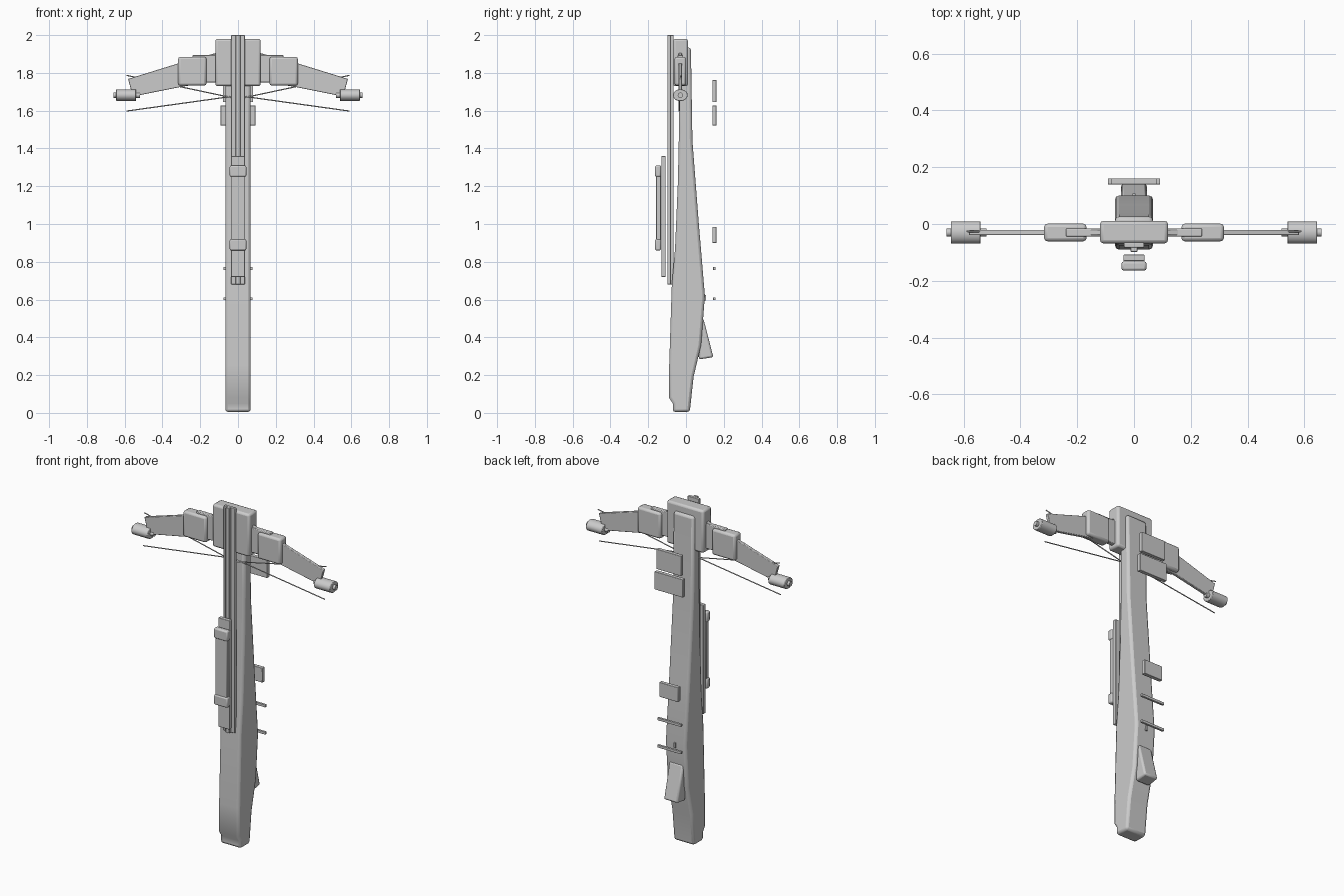
import bpy, bmesh, math
from mathutils import Vector

if "Cube" in bpy.data.objects:
    bpy.data.objects.remove(bpy.data.objects["Cube"])


def finish(bm, name, bevel=0.0, segments=2):
    bmesh.ops.recalc_face_normals(bm, faces=bm.faces)
    me = bpy.data.meshes.new(name)
    bm.to_mesh(me)
    bm.free()
    ob = bpy.data.objects.new(name, me)
    bpy.context.collection.objects.link(ob)
    if bevel:
        m = ob.modifiers.new("Bevel", 'BEVEL')
        m.width, m.segments, m.limit_method = bevel, segments, 'ANGLE'
        m.angle_limit = math.radians(40)
    bpy.ops.object.select_all(action='DESELECT')
    bpy.context.view_layer.objects.active = ob
    ob.select_set(True)
    bpy.ops.object.shade_smooth_by_angle(angle=math.radians(35))
    return ob


def box(name, x, y, z, bevel=0.0):
    """Box from (min, max) ranges."""
    bm = bmesh.new()
    bmesh.ops.create_cube(bm, size=1)
    for v in bm.verts:
        v.co = [(r[0] + r[1]) / 2 + c * (r[1] - r[0]) for c, r in zip(v.co, (x, y, z))]
    return finish(bm, name, bevel)


def prism(name, points, offset, bevel=0.0):
    """Outline of 3D points extruded along an offset."""
    bm = bmesh.new()
    f = bm.faces.new([bm.verts.new(p) for p in points])
    r = bmesh.ops.extrude_face_region(bm, geom=[f])
    bmesh.ops.translate(bm, vec=offset,
                        verts=[e for e in r["geom"] if isinstance(e, bmesh.types.BMVert)])
    return finish(bm, name, bevel)


def rod(name, a, b, radius, sides=24, flat=1.0, bevel=0.0):
    """Cylinder between two points, optionally squashed in z."""
    a, b = Vector(a), Vector(b)
    bm = bmesh.new()
    bmesh.ops.create_cone(bm, cap_ends=True, segments=sides, radius1=radius,
                          radius2=radius, depth=(b - a).length)
    q = (b - a).to_track_quat('Z', 'Y')
    for v in bm.verts:
        v.co = q @ v.co
        v.co.z *= flat
        v.co += (a + b) / 2
    return finish(bm, name, bevel)


# Stock and grip, side profiles as (y, z)
stock = [(-0.07, 0.005), (-0.07, 0.05), (-0.09, 0.08), (-0.089, 0.25), (-0.075, 0.68),
         (-0.058, 0.87), (-0.043, 1.22), (-0.037, 1.5), (-0.037, 1.935), (0.026, 1.935),
         (0.034, 1.44), (0.068, 1.0), (0.1, 0.62), (0.08, 0.36), (0.04, 0.19), (0.02, 0.005)]
prism("stock", [(-0.067, y, z) for y, z in stock], (0.134, 0, 0), 0.014)
grip = [(0.06, 0.5), (0.092, 0.5), (0.145, 0.295), (0.068, 0.283)]
prism("grip", [(-0.045, y, z) for y, z in grip], (0.09, 0, 0), 0.01)
box("trigger", (-0.005, 0.005), (0.09, 0.107), (0.595, 0.625))

# Rail
box("rail_base", (-0.036, 0.036), (-0.083, -0.065), (0.68, 2.0), 0.003)
box("rail_ridge", (-0.012, 0.012), (-0.098, -0.082), (0.68, 2.0), 0.002)

# Sight in front of the rail
box("sight_mount", (-0.037, 0.037), (-0.131, -0.108), (0.72, 1.36), 0.003)
box("sight_body", (-0.038, 0.038), (-0.158, -0.133), (0.9, 1.27), 0.004)
for i, z in enumerate((0.86, 1.25)):
    box(f"sight_end_{i}", (-0.044, 0.044), (-0.164, -0.132), (z, z + 0.06), 0.008)

# Head
box("head_block", (-0.12, 0.12), (-0.068, 0.011), (1.73, 1.98), 0.012)

# Limbs, cams and strings, mirrored left and right
limb = [(0.1, 1.91), (0.317, 1.85), (0.582, 1.768), (0.557, 1.675), (0.317, 1.723), (0.1, 1.76)]
for side, s in (("left", -1), ("right", 1)):
    prism(f"limb_{side}", [(s * x, -0.039, z) for x, z in limb], (0, 0.018, 0), 0.003)
    box(f"limb_socket_{side}", sorted((s * 0.1, s * 0.24)), (-0.044, -0.016), (1.75, 1.895), 0.004)
    box(f"limb_pocket_{side}", sorted((s * 0.167, s * 0.317)), (-0.061, 0.001), (1.733, 1.885), 0.012)
    rod(f"cam_{side}", (s * 0.54, -0.03, 1.682), (s * 0.645, -0.03, 1.682), 0.039, 32, 0.8, 0.003)
    rod(f"cam_axle_{side}", (s * 0.52, -0.03, 1.682), (s * 0.66, -0.03, 1.682), 0.014, 20)
    rod(f"upper_cable_{side}", (s * 0.59, -0.026, 1.787), (0, -0.036, 1.662), 0.003, 8)
    rod(f"bow_string_{side}", (s * 0.59, -0.036, 1.598), (0, -0.036, 1.68), 0.003, 8)

# Plates and bars behind the stock: half width, z range
for i, (w, z0, z1) in enumerate([(0.08, 1.645, 1.762), (0.092, 1.522, 1.627), (0.061, 0.9, 0.985)]):
    box(f"rear_plate_{i}", (-w, w), (0.139, 0.161), (z0, z1), 0.002)
for i, z in enumerate((0.597, 0.757)):
    box(f"rear_bar_{i}", (-0.077, 0.077), (0.144, 0.157), (z, z + 0.015), 0.001)
